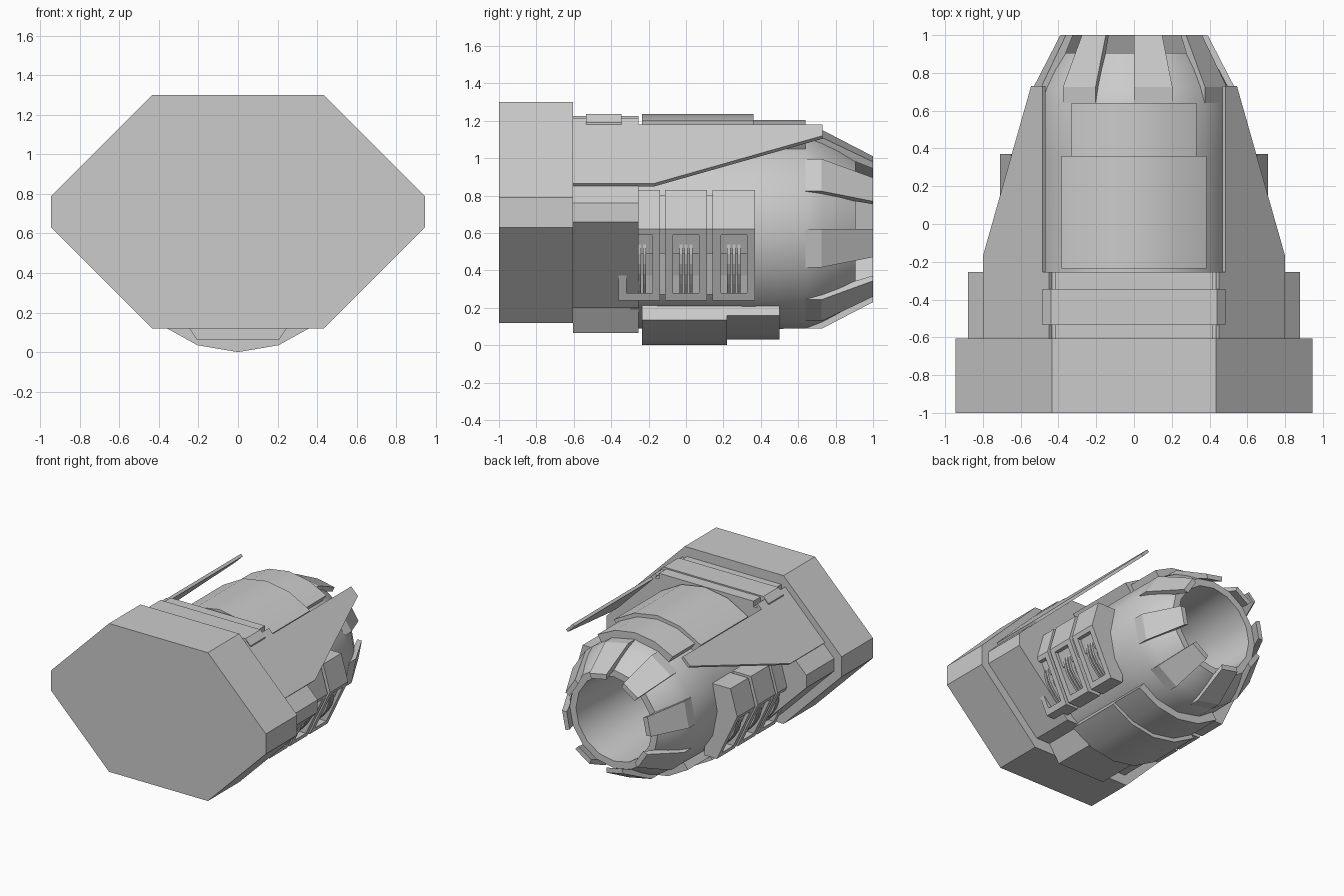
import bpy, bmesh, math

if "Cube" in bpy.data.objects:
    bpy.data.objects.remove(bpy.data.objects["Cube"])

CZ = 0.62  # height of the barrel axis


def finish(name, bm, smooth=False):
    bmesh.ops.recalc_face_normals(bm, faces=bm.faces)
    me = bpy.data.meshes.new(name)
    bm.to_mesh(me)
    bm.free()
    ob = bpy.data.objects.new(name, me)
    bpy.context.collection.objects.link(ob)
    if smooth:
        bpy.ops.object.select_all(action='DESELECT')
        ob.select_set(True)
        bpy.context.view_layer.objects.active = ob
        bpy.ops.object.shade_smooth_by_angle(angle=math.radians(30))
    return ob


def loft(name, rings, smooth=False, closed=False):
    """Skin rings of equal length; cap the ends, or join last to first."""
    bm = bmesh.new()
    vr = [[bm.verts.new(p) for p in r] for r in rings]
    n = len(vr[0])
    pairs = list(zip(vr, vr[1:])) + ([(vr[-1], vr[0])] if closed else [])
    for a, b in pairs:
        for i in range(n):
            j = (i + 1) % n
            bm.faces.new((a[i], a[j], b[j], b[i]))
    if not closed:
        bm.faces.new(vr[0])
        bm.faces.new(vr[-1])
    return finish(name, bm, smooth)


def prism(name, pts, y0, y1, smooth=False):
    """Extrude an (x, z) profile along y."""
    return loft(name, [[(x, y, z) for x, z in pts] for y in (y0, y1)], smooth)


def sym(half):
    """Complete a right-hand profile (top to bottom) with its mirror image."""
    return half + [(-x, z) for x, z in reversed(half) if x > 0]


def polar(r, deg):
    """(x, z) at an angle measured from the top towards +x."""
    a = math.radians(deg)
    return r * math.sin(a), CZ + r * math.cos(a)


# Base block and stepped collar
prism("base_block", sym([(.435, 1.3), (.945, .79), (.945, .63), (.435, .12)]), -1, -.605)
prism("collar", sym([(.46, 1.18), (.88, .76), (.88, .66), (.42, .20), (.30, .20), (.21, .065)]),
      -.605, -.255)

# Top slab with notched corners
prism("collar_top_slab", sym([(.415, 1.225), (.415, 1.12)]), -.605, -.255)
prism("collar_top_clamp", sym([(.44, 1.235), (.485, 1.19), (.485, 1.12)]), -.535, -.345)

# Barrel with hollow nozzle
profile = [(-.3, .53), (.35, .535), (.64, .53), (.73, .495), (.82, .447), (.905, .39),
           (.905, .335), (.6, .32), (.1, .30)]
loft("barrel", [[(p[0], y, p[1]) for p in (polar(r, 22.5 * k) for k in range(16))]
                for y, r in profile], True)

# Nozzle petals on every other facet
for k in range(8):
    a0, a1 = 45 * k, 45 * k + 22.5
    rings = []
    for y, ro, ri in [(.64, .532, .48), (.725, .532, .47), (1, .39, .35)]:
        pts = [polar(ro, a0), polar(ro, a1), polar(ri, a1), polar(ri, a0)]
        rings.append([(x, y, z) for x, z in pts])
    loft(f"nozzle_petal_{k + 1}", rings)


# Curved armour covers above and below the barrel
def cover(name, mid, half, r, y0, y1):
    ang = [mid + half * (i / 2 - 1) for i in range(5)]
    pts = [polar(r, a) for a in ang] + [polar(.49, a) for a in reversed(ang)]
    prism(name, pts, y0, y1, True)


cover("top_cover_rear", 0, 38.5, .615, -.235, .36)
cover("top_cover_front", 0, 34.5, .585, .3, .64)
cover("bottom_cover_rear", 180, 38.5, .62, -.235, .22)
cover("bottom_cover_front", 180, 38.5, .59, .2, .5)


# Side vents
def face_x(z):
    return .53 + (z - .24) * .18 / .38


for s, side in ((1, "right"), (-1, "left")):
    # Sloped wing plate lying on the collar's upper slope
    outline = [(.45, -.605), (.80, -.605), (.80, -.17), (.545, .73), (.485, .73), (.485, -.255),
               (.45, -.255)]
    loft(f"{side}_wing_plate", [[(s * (x - d), y, 1.665 - x - d) for x, y in outline]
                                for d in (0, .016)])

    # Recessed core joining the vent housings
    prism(f"{side}_vent_core", [(s * x, z) for x, z in
          [(.40, .80), (.62, .80), (.68, .62), (.62, .49), (.53, .49), (.46, .27), (.40, .27)]],
          -.3, .35)

    housing = [(.42, .83), (.65, .83), (.71, .62), (.53, .24), (.42, .24)]
    window = [(face_x(z) + d, z) for z, d in ((.59, .06), (.28, .06), (.28, -.10), (.59, -.10))]
    for i, (y0, y1) in enumerate([(-.36, -.138), (-.112, .112), (.143, .37)]):
        box = prism(f"{side}_vent_housing_{i + 1}", [(s * x, z) for x, z in housing], y0, y1)
        ym = (y0 + y1) / 2
        cut = prism("window_cutter", [(s * x, z) for x, z in window], ym - .07, ym + .07)
        mod = box.modifiers.new("window", 'BOOLEAN')
        mod.operation = 'DIFFERENCE'
        mod.solver = 'EXACT'
        mod.object = cut
        bpy.context.view_layer.objects.active = box
        bpy.ops.object.modifier_apply(modifier=mod.name)
        bpy.data.objects.remove(cut)
        # Bowed ribs inside the window
        for j in (-1, 0, 1):
            zs = [.275 + .32 * t / 6 for t in range(7)]
            bow = [.06 * math.sin(math.pi * t / 6) for t in range(7)]
            pts = [(face_x(z) - .06 + b, z) for z, b in zip(zs, bow)]
            pts += [(x - .035, z) for x, z in reversed(pts)]
            yr = ym + j * .027
            prism(f"{side}_vent_{i + 1}_rib_{j + 2}", [(s * x, z) for x, z in pts],
                  yr - .009, yr + .009)
